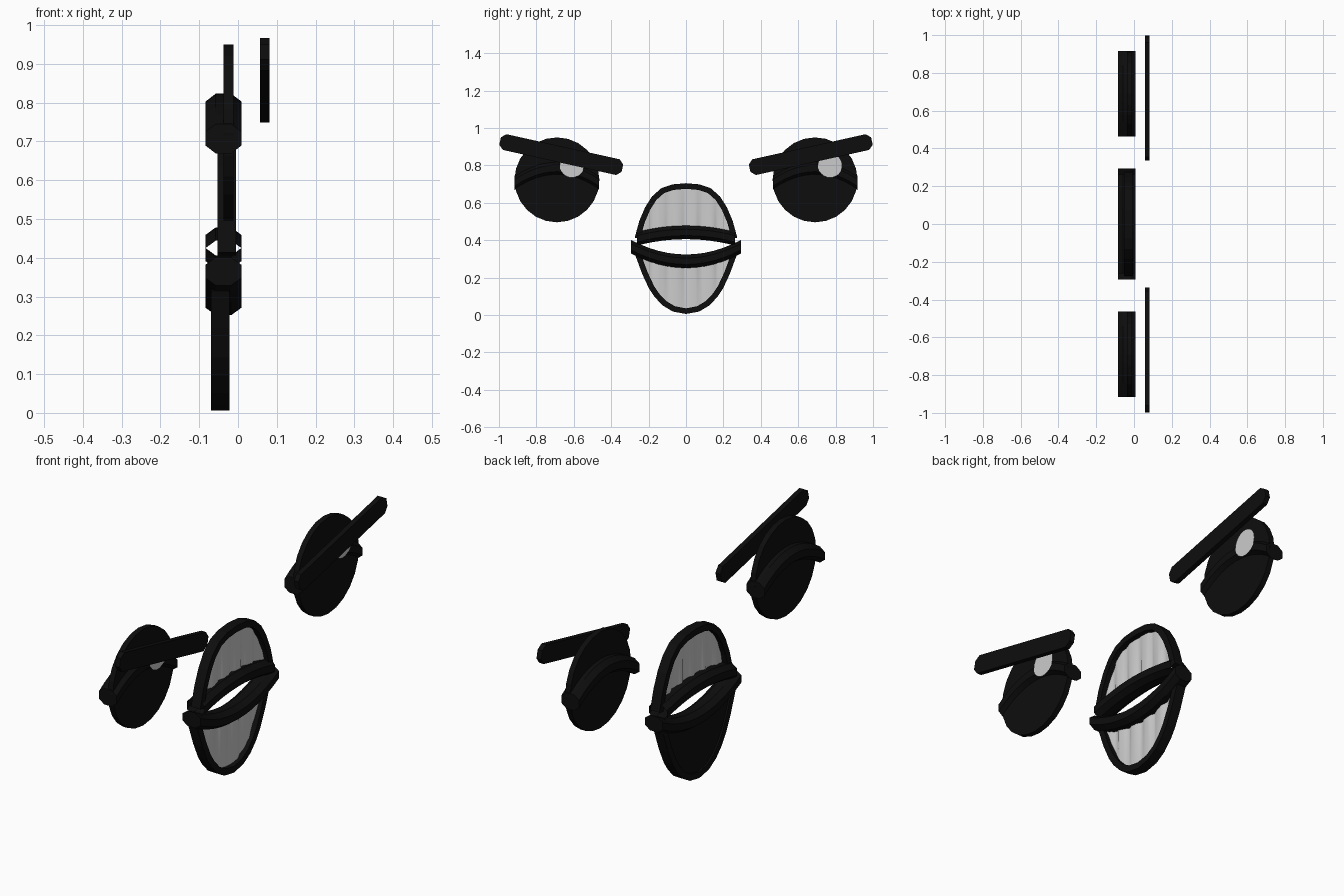
import bpy, bmesh, math
from mathutils import Vector

if "Cube" in bpy.data.objects:
    bpy.data.objects.remove(bpy.data.objects["Cube"])

black = bpy.data.materials.new("black")
black.diffuse_color = (0.004, 0.004, 0.004, 1)
black.use_nodes = True
black.node_tree.nodes["Principled BSDF"].inputs["Base Color"].default_value = black.diffuse_color


def make(name, bm, mat=black):
    bmesh.ops.recalc_face_normals(bm, faces=bm.faces[:])
    me = bpy.data.meshes.new(name)
    bm.to_mesh(me)
    bm.free()
    ob = bpy.data.objects.new(name, me)
    bpy.context.collection.objects.link(ob)
    if mat:
        me.materials.append(mat)
    return ob


def plate(name, outline, x0, x1, mat=black):
    """Flat (y, z) outline at x0, extruded to x1 if different."""
    bm = bmesh.new()
    f = bm.faces.new([bm.verts.new((x0, y, z)) for y, z in outline])
    if x1 != x0:
        r = bmesh.ops.extrude_face_region(bm, geom=[f], use_keep_orig=True)
        for v in r["geom"]:
            if isinstance(v, bmesh.types.BMVert):
                v.co.x = x1
    return make(name, bm, mat)


def sweep(name, path, section, x, upright=False, capped=True):
    """Sweep an (x, n) section along a (y, z) path."""
    bm = bmesh.new()
    rings = []
    for i, p in enumerate(path):
        a, b = Vector(path[max(i - 1, 0)]), Vector(path[min(i + 1, len(path) - 1)])
        t = (b - a).normalized()
        n = Vector((0, 1)) if upright else Vector((-t.y, t.x))
        rings.append([bm.verts.new((x + s, p[0] + n.x * h, p[1] + n.y * h)) for s, h in section])
    k = len(section)
    for a, b in zip(rings, rings[1:]):
        for j in range(k):
            bm.faces.new((a[j], a[(j + 1) % k], b[(j + 1) % k], b[j]))
    if capped:
        bm.faces.new(rings[0])
        bm.faces.new(rings[-1])
    return make(name, bm)


def circle(cy, cz, r, n=24):
    return [(cy + r * math.cos(2 * math.pi * i / n), cz + r * math.sin(2 * math.pi * i / n)) for i in range(n)]


def arc(cy, half, z_end, z_mid, n=12):
    return [(cy + half * t, z_mid + (z_end - z_mid) * t * t)
            for t in (2 * i / n - 1 for i in range(n + 1))]


def mirrored(half):
    return [(-y, z) for y, z in reversed(half[1:])] + half


octagon = [(0.046, 0.018), (0.02, 0.038), (-0.02, 0.038), (-0.046, 0.018),
           (-0.046, -0.018), (-0.02, -0.038), (0.02, -0.038), (0.046, -0.018)]
rim_section = [(0.024, 0.015), (-0.024, 0.015), (-0.024, -0.015), (0.024, -0.015)]

# Eyes, lids, glints and brows
for side, tag in ((-1, "left"), (1, "right")):
    cy = side * 0.69
    plate("eye_" + tag, circle(cy, 0.723, 0.227), -0.037, -0.011)
    sweep("eyelid_" + tag, arc(cy, 0.226, 0.707, 0.785), octagon, -0.0375, upright=True)
    plate("glint_" + tag, circle(cy + 0.08, 0.80, 0.065), 0.0095, 0.0095, None)
    bar = [(-0.335, -0.02), (-0.31, -0.043), (0.31, -0.043), (0.335, -0.02),
           (0.335, 0.02), (0.31, 0.043), (-0.31, 0.043), (-0.335, 0.02)]
    c, s = math.cos(math.radians(12.5)), side * math.sin(math.radians(12.5))
    plate("eyebrow_" + tag,
          [(side * 0.667 + y * c - z * s, 0.858 + y * s + z * c) for y, z in bar], 0.057, 0.081)

# Mouth outlines
upper = mirrored([(0, 0.69), (0.07, 0.684), (0.125, 0.665), (0.17, 0.625), (0.205, 0.57),
                  (0.235, 0.50), (0.26, 0.41)])
lower = mirrored([(0, 0.021), (0.065, 0.033), (0.115, 0.063), (0.155, 0.105), (0.185, 0.15),
                  (0.22, 0.225), (0.255, 0.32)])
sweep("upper_mouth_rim", upper, rim_section, -0.029)
sweep("lower_mouth_rim", lower, rim_section, -0.046)

# Lips
lip = [(x, z * 0.95) for x, z in octagon]
upper_lip = arc(0, 0.262, 0.408, 0.442)
lower_lip = arc(0, 0.293, 0.365, 0.288)
sweep("upper_lip", upper_lip, lip, -0.0375, upright=True, capped=False)
sweep("lower_lip", lower_lip, lip, -0.0375, upright=True)


# Rippled teeth sheets between each rim and its lip
def sample(path, y):
    for a, b in zip(path, path[1:]):
        if a[0] <= y <= b[0]:
            return a[1] + (b[1] - a[1]) * (y - a[0]) / (b[0] - a[0])
    return path[-1][1]


def teeth(name, rim, lip_path, x):
    bm = bmesh.new()
    cols = []
    for i in range(33):
        y = -0.25 + 0.5 * i / 32
        z0, z1 = sample(lip_path, y), sample(rim, y)
        wob = 0.006 * math.sin(i * 1.1) + 0.003 * math.sin(i * 2.3)
        cols.append([bm.verts.new((x + wob * (1 - 0.6 * j / 4), y, z0 + (z1 - z0) * j / 4))
                     for j in range(5)])
    for a, b in zip(cols, cols[1:]):
        for j in range(4):
            bm.faces.new((a[j], b[j], b[j + 1], a[j + 1])).smooth = True
    make(name, bm, None)


teeth("upper_teeth", upper, upper_lip, -0.03)
teeth("lower_teeth", lower, lower_lip, -0.043)

# Dark backing behind the lower teeth
plate("lower_mouth_back", lower + [p for p in reversed(lower_lip) if abs(p[0]) < 0.25], -0.062, -0.056)
